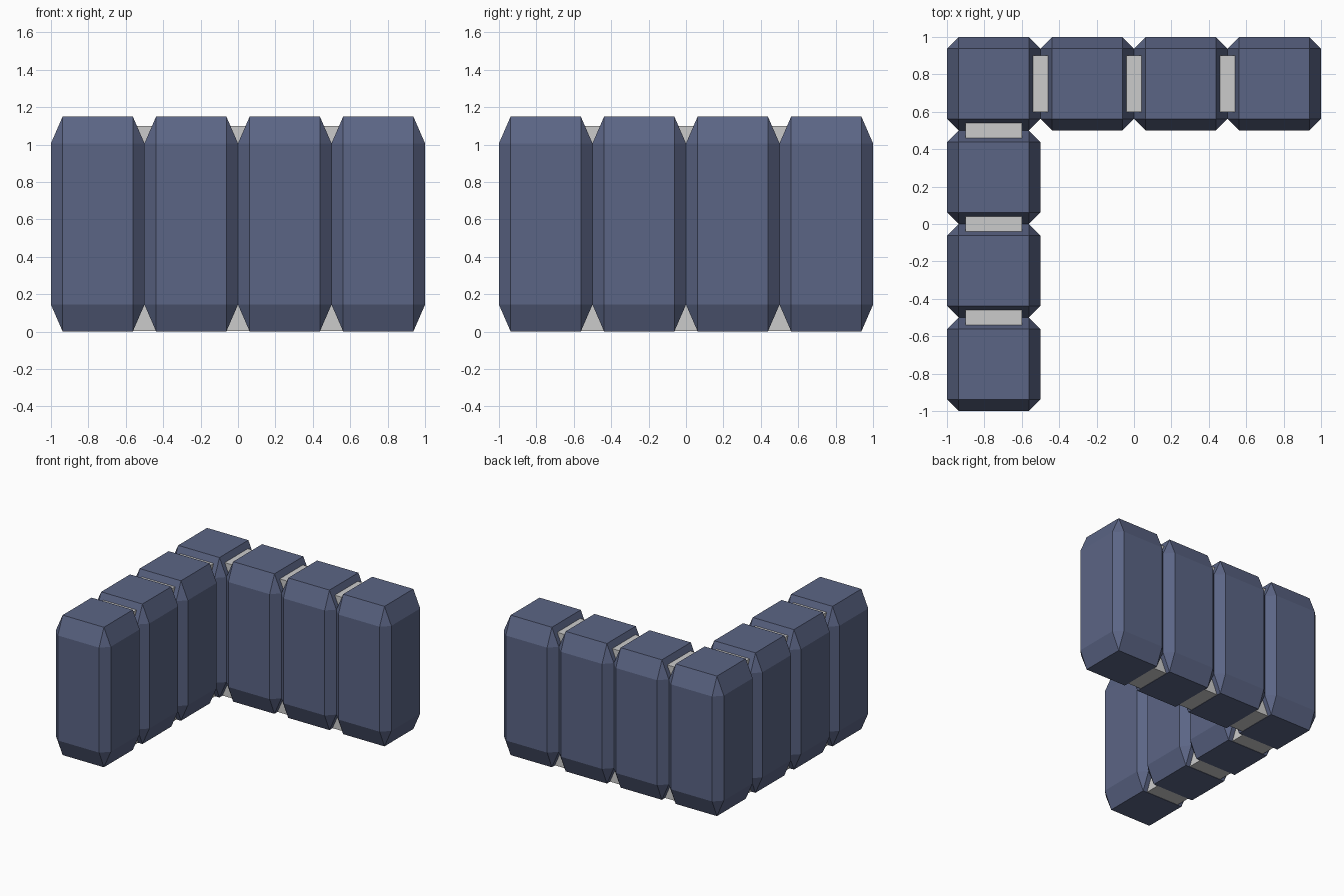
import bpy, bmesh
from mathutils import Matrix

if "Cube" in bpy.data.objects:
    bpy.data.objects.remove(bpy.data.objects["Cube"])

SIZE, HEIGHT = 0.5, 1.15
blue = bpy.data.materials.new("slate_blue")
blue.diffuse_color = (0.105, 0.13, 0.235, 1)
blue.use_nodes = True
blue.node_tree.nodes["Principled BSDF"].inputs["Base Color"].default_value = blue.diffuse_color


def add_object(name, bm, loc=(0, 0, 0)):
    mesh = bpy.data.meshes.new(name)
    bm.to_mesh(mesh)
    bm.free()
    obj = bpy.data.objects.new(name, mesh)
    obj.location = loc
    bpy.context.collection.objects.link(obj)
    return obj


# Chamfered pillar: bevelled unit cube, then stretched so the chamfer is taller than wide
bm = bmesh.new()
bmesh.ops.create_cube(bm, size=1)
bmesh.ops.bevel(bm, geom=bm.edges[:], offset=0.125, segments=1,
                affect='EDGES', profile=0.5)
bmesh.ops.transform(bm, matrix=Matrix.Diagonal((SIZE, SIZE, HEIGHT, 1)), verts=bm.verts)
bmesh.ops.translate(bm, vec=(0, 0, HEIGHT / 2), verts=bm.verts)
first = add_object("wall_block_1", bm, (-0.75, 0.75, 0))
first.data.materials.append(blue)

# Remaining blocks along the back arm and the left arm
spots = [(-0.75 + SIZE * i, 0.75) for i in (1, 2, 3)]
spots += [(-0.75, 0.75 - SIZE * i) for i in (1, 2, 3)]
for n, (x, y) in enumerate(spots, 2):
    block = bpy.data.objects.new(f"wall_block_{n}", first.data)
    block.location = (x, y, 0)
    bpy.context.collection.objects.link(block)


# Grey L-shaped core showing in the gaps, a hair above the blocks' base
bm = bmesh.new()
outline = [(-0.9, 0.9), (-0.9, -0.9), (-0.6, -0.9), (-0.6, 0.6), (0.9, 0.6), (0.9, 0.9)]
base = bm.faces.new([bm.verts.new((x, y, 0.002)) for x, y in outline])
top = bmesh.ops.extrude_face_region(bm, geom=[base])["geom"]
bmesh.ops.translate(bm, vec=(0, 0, 1.098),
                    verts=[v for v in top if isinstance(v, bmesh.types.BMVert)])
bmesh.ops.recalc_face_normals(bm, faces=bm.faces)
add_object("wall_core", bm)
